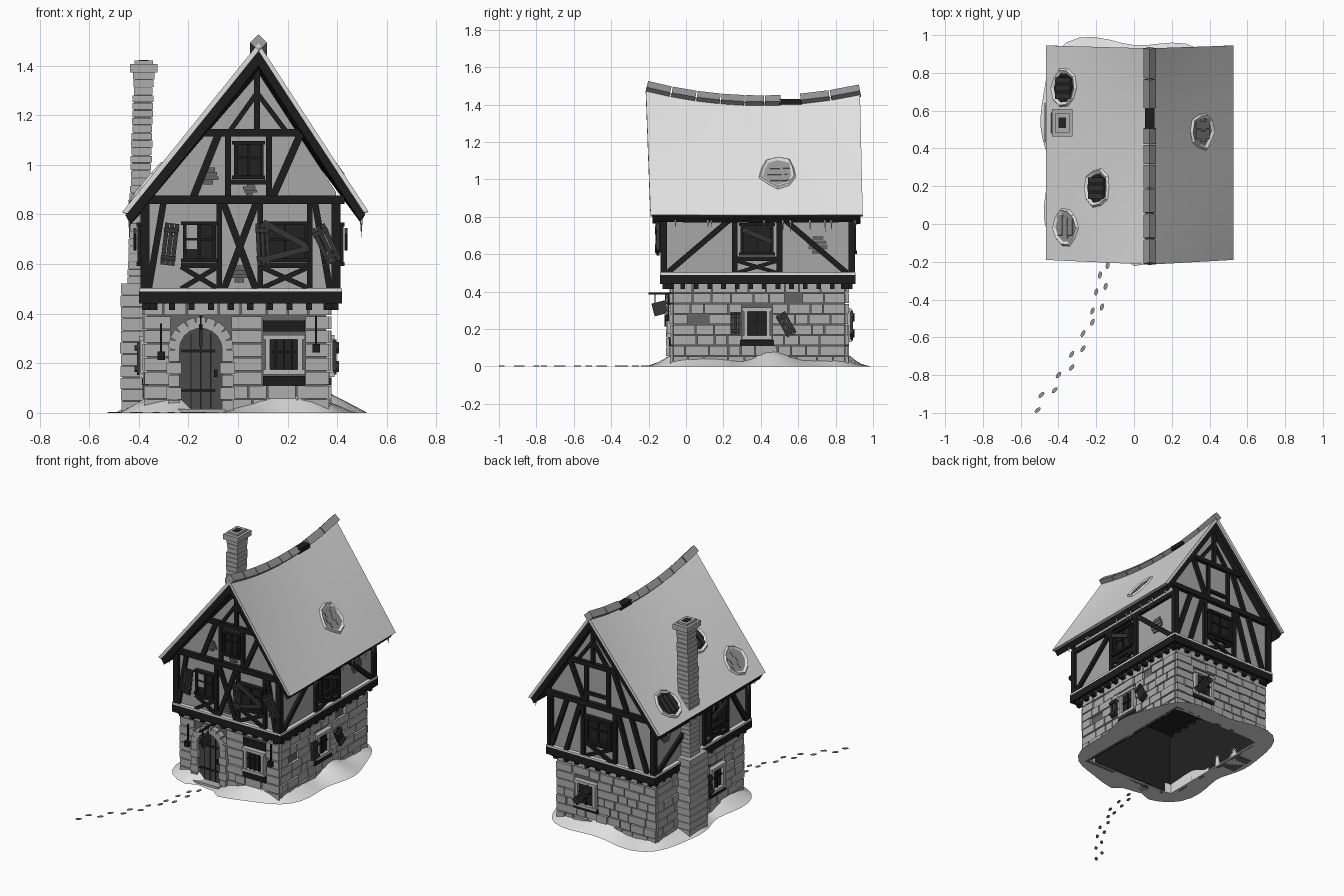
import bpy, bmesh, math, random
from mathutils import Matrix, Vector

if "Cube" in bpy.data.objects:
    bpy.data.objects.remove(bpy.data.objects["Cube"])

random.seed(4)
COL = {"snow": .75, "stone": .42, "plaster": .39, "timber": .012, "door_wood": .07,
       "dark_void": .016, "shutter_wood": .035, "pale_frame": .48, "clay_tile": .3, "mortar": .13}
MAT = {}
for n, v in COL.items():
    MAT[n] = bpy.data.materials.new(n)
    MAT[n].diffuse_color = (v, v, v, 1)
PARTS = {}

def part(name, mat):
    return PARTS.setdefault(name, (bmesh.new(), mat))[0]

def box(name, mat, c, ax, dims):
    """Box at c with axes ax (three vectors) and sizes dims."""
    m = Matrix([list(a) for a in ax]).transposed().to_4x4()
    m = Matrix.Translation(c) @ m @ Matrix.Diagonal((*dims, 1))
    bmesh.ops.create_cube(part(name, mat), size=1, matrix=m)

def loft(name, mat, rings, cap=True, loop=False):
    bm = part(name, mat)
    vs = [[bm.verts.new(p) for p in r] for r in rings]
    n = len(vs[0])
    for i in range(len(vs) - (0 if loop else 1)):
        a, b = vs[i], vs[(i + 1) % len(vs)]
        for j in range(n):
            bm.faces.new((a[j], a[(j + 1) % n], b[(j + 1) % n], b[j]))
    if cap:
        bm.faces.new(vs[0]); bm.faces.new(vs[-1])

# Wall planes: point on the plane, horizontal direction, outward normal
X, Y, Z = Vector((1, 0, 0)), Vector((0, 1, 0)), Vector((0, 0, 1))
FACE = {"front": (Y * -.07, X, -Y), "back": (Y * .85, X, Y),
        "left": (X * -.365, Y, -X), "right": (X * .355, Y, X),
        "front_up": (Y * -.115, X, -Y), "back_up": (Y * .88, X, Y),
        "left_up": (X * -.375, Y, -X), "right_up": (X * .395, Y, X)}

def slab(name, mat, f, u, z, w, h, d, out=0, rot=0):
    o, ud, n = FACE[f]
    a = ud * math.cos(rot) + Z * math.sin(rot)
    b = Z * math.cos(rot) - ud * math.sin(rot)
    box(name, mat, o + ud * u + Z * z + n * (out + d / 2), (a, n, b), (w, d, h))

def beam(f, u1, z1, u2, z2, w=.03, d=.022):
    slab("timber_frame", "timber", f, (u1 + u2) / 2, (z1 + z2) / 2,
         math.hypot(u2 - u1, z2 - z1), w, d, -.003, math.atan2(z2 - z1, u2 - u1))

def cross(f, u1, u2, z1, z2, w=.02):
    beam(f, u1, z1, u2, z2, w); beam(f, u1, z2, u2, z1, w, .02)

def window(f, u, z, w, h, frame="pale_frame", b=.02, bars=1):
    slab("window_panes", "dark_void", f, u, z, w, h, .012)
    for s in (-1, 1):
        slab(frame + "_window_frames", frame, f, u + s * w / 2, z, b, h + b, .03)
        slab(frame + "_window_frames", frame, f, u, z + s * h / 2, w + 2 * b, b, .034)
    for i in range(bars):
        slab("window_bars", "timber", f, u + w * ((i + 1) / (bars + 1) - .5), z, .009, h, .02)
    slab("window_bars", "timber", f, u, z + .01, w, .009, .02)

def shutter(f, u, z, w=.06, h=.17, rot=0):
    c, s = math.cos(rot), math.sin(rot)
    for i in (-1, 0, 1):
        slab("shutters", "shutter_wood", f, u + i * w / 3 * c, z + i * w / 3 * s, w / 3 - .003, h, .016, .026, rot)
    for k in (-.33, .33):
        slab("shutters", "shutter_wood", f, u - k * h * s, z + k * h * c, w, .018, .012, .04, rot)

def patch(f, u, z, r=.035):
    for i, k in enumerate((.55, 1, 1, .6)):
        slab("bare_brick_patches", "mortar", f, u + (i % 2) * .006, z + (i - 1.5) * r * .5, 2 * r * k, r * .44, .008)

# Ground floor walls with a dark lining
for f, u, w in (("front", -.005, .72), ("back", -.005, .72), ("left", .39, .92), ("right", .39, .92)):
    slab("wall_core", "mortar", f, u, .225, w, .45, .02, -.02)
    slab("dark_lining", "dark_void", f, u, .225, w - .04, .44, .008, -.03)
box("dark_lining", "dark_void", (-.005, .39, .44), (X, Y, Z), (.7, .9, .02))

# Stone courses, leaving out the openings (u1, u2, z1, z2)
HOLES = {"front": [(-.27, -.03, 0, .37), (.1, .27, .1, .375)], "back": [(.06, .23, .12, .32)],
         "left": [(.13, .29, .13, .32)], "right": [(.3, .46, .12, .32), (.01, .12, .21, .26), (.53, .62, .32, .37)]}
for f, holes in HOLES.items():
    lo, hi = (-.38, .37) if f in ("front", "back") else (-.07, .85)
    for r in range(8):
        z = r * .056 + .028
        spans = [(lo, hi)]
        for a, b, z1, z2 in holes:
            if z1 < z < z2:
                spans = [s for p, q in spans for s in ((p, min(q, a)), (max(p, b), q)) if s[1] - s[0] > .015]
        for p, q in spans:
            while q - p > .01:
                w = random.uniform(.06, .13)
                if q - p - w < .045:
                    w = q - p
                slab("stone_blocks", "stone", f, p + w / 2, z, w - .006, .05, random.uniform(.012, .022))
                p += w

# Door, arch stones and ironwork
def arch(r, z0=.255, n=12):
    return [(-.15 + r, 0)] + [(-.15 + r * math.cos(math.pi * i / n), z0 + r * math.sin(math.pi * i / n)) for i in range(n + 1)] + [(-.15 - r, 0)]
loft("door", "door_wood", [[(x, y, z) for x, z in arch(.09)] for y in (-.085, -.06)])
for u, h in ((-.19, .32), (-.15, .34), (-.11, .32)):
    slab("door_ironwork", "timber", "front", u, h / 2, .005, h, .004, .014)
for z in (.09, .25):
    slab("door_ironwork", "timber", "front", -.16, z, .14, .012, .007, .014)
slab("door_ironwork", "timber", "front", -.09, .16, .015, .03, .012, .014)
for i in range(9):
    a = math.pi * (i + .5) / 9
    slab("door_arch", "stone", "front", -.15 + .108 * math.cos(a), .255 + .108 * math.sin(a), .046, .037, .036, 0, a)
for s in (-1, 1):
    for i in range(5):
        slab("door_arch", "stone", "front", -.15 + s * .108, .027 + i * .051, .046 + .014 * (i % 2), .047, .036)
slab("door_step", "stone", "front", -.15, .008, .2, .016, .07)

# Ground floor windows
window("front", .185, .235, .13, .14, bars=3)
slab("lintels", "timber", "front", .185, .35, .17, .045, .02)
slab("lintels", "timber", "front", .185, .128, .17, .04, .02)
window("right", .38, .23, .12, .15); window("left", .21, .225, .12, .15); window("back", .145, .22, .13, .16)
for f, u in (("right", .38), ("left", .21), ("back", .145)):
    slab("lintels", "timber", f, u, .125, .18, .03, .022)
shutter("right", .265, .23, .055, .12); shutter("right", .535, .225, .06, .13, .5)
shutter("left", .32, .22, .055, .13, -.1); shutter("back", .16, .22, .05, .17, .7)

# Upper storey and gable body
gable = [(-.375, .44), (.395, .44), (.395, .89), (.083, 1.37), (-.375, .84)]
loft("plaster_walls", "plaster", [[(x, y, z) for x, z in gable] for y in (-.115, .88)])

# Sill beams, snow ledges, corner posts, joist ends
for f in ("front_up", "back_up", "left_up", "right_up"):
    long = f[0] in "lr"
    a, b = (-.14, .905) if long else (-.395, .415)
    slab("sill_beams", "timber", f, (a + b) / 2, .465, b - a, .05, .05, -.025)
    slab("ledge_snow", "snow", f, (a + b) / 2, .496, b - a, .012, .03, -.005)
    for u in (a + .02, b - .02):
        beam(f, u, .48, u, .86 if not long else .82, .035)
    for i in range(14 if long else 10):
        slab("joist_ends", "timber", f, a + .05 + i * (b - a - .1) / (13 if long else 9), .43, .025, .03, .06, -.05)

# Gable timbers shared by both ends
for f in ("front_up", "back_up"):
    beam(f, -.39, .86, .43, .86, .034, .03); beam(f, -.15, 1.13, .275, 1.13, .03, .028)
    beam(f, .077, 1.13, .077, 1.41, .024)
    beam(f, .077, 1.29, -.03, 1.14, .02); beam(f, .077, 1.29, .19, 1.14, .02)
    for u1, u2 in ((-.08, -.18), (.25, .14)):
        beam(f, u1, 1.12, u2, .87)
    for u in (-.04, .125):
        beam(f, u, .87, u, 1.12, .024)
    beam(f, -.04, .93, .125, .93, .02)
window("front_up", .043, 1.02, .105, .14, "timber", .014)
patch("front_up", -.12, .955); patch("front_up", .005, .56); patch("front_up", .045, .9, .025)

# Front upper storey
cross("front_up", -.06, .075, .49, .85, .028)
for u in (-.075, .09, .29):
    beam("front_up", u, .49, u, .85, .022)
beam("front_up", -.30, .85, -.36, .5, .026); beam("front_up", .31, .85, .37, .5, .026)
for u1, u2 in ((-.23, -.08), (.09, .29)):
    beam("front_up", u1, .595, u2, .595, .022); cross("front_up", u1, u2, .5, .59)
    window("front_up", (u1 + u2) / 2, .69, u2 - u1 - .03, .15, "timber", .014)
slab("pale_panes", "plaster", "front_up", -.19, .71, .05, .1, .004, .012)
shutter("front_up", -.275, .68, .06, .17, -.12); shutter("front_up", .1, .68, .055, .17, .05)
shutter("front_up", .355, .68, .065, .16, .45)
slab("window_boards", "shutter_wood", "front_up", .19, .72, .2, .025, .012, .035, -.5)
slab("window_boards", "shutter_wood", "front_up", .19, .64, .2, .025, .012, .035, .25)

# Back upper storey
window("back_up", .03, .69, .17, .16, "timber", .02)
cross("back_up", -.07, .13, .5, .59)
beam("back_up", -.07, .595, .13, .595, .022)
for s in (-1, 1):
    beam("back_up", .03 + s * .12, .49, .03 + s * .12, .85, .026)
    beam("back_up", .03 + s * .25, .49, .03 + s * .14, .85)
    beam("back_up", .03 + s * .24, .85, .03 + s * .36, .5)

# Side upper storeys
for f in ("left_up", "right_up"):
    c = .38 if f[0] == "r" else .23
    window(f, c, .68, .16, .16, "timber", .016)
    beam(f, c - .11, .575, c + .11, .575, .024); cross(f, c - .11, c + .11, .5, .565)
    for s in (-1, 1):
        beam(f, c + s * .12, .49, c + s * .12, .82, .03)
    beam(f, c - .14, .79, -.1, .5); beam(f, c + .14, .79, .86, .5)
    beam(f, -.13, .81, .89, .81, .03)
    slab("window_boards", "shutter_wood", f, c, .7, .17, .028, .012, .035, -.4)
patch("right_up", .70, .65, .05); patch("left_up", .75, .72, .045)

# Sagging roof: snow over dark boards
RX, EZ, EL, ER = .083, .81, -.467, .527
def roof_z(x, y):
    t = (x - EL) / (RX - EL) if x < RX else (ER - x) / (ER - RX)
    return EZ + t * (1.412 + .07 * ((y - .4) / .58) ** 2 - EZ)
def roof_layer(name, mat, top, bot, cut, inset):
    xs = [EL + (RX - EL) * i / 4 for i in range(4)] + [RX + (ER - RX) * i / 4 for i in range(5)]
    rings = []
    for k in range(19):
        ring = []
        for off, c in ((top, cut), (bot, cut + .02)):
            row = []
            for x in xs:
                t = 1 - abs(x - RX) / ((RX - EL) if x < RX else (ER - RX))
                y0, y1 = -.19 - .025 * t + inset, .945 - .015 * t - inset
                y = y0 + (y1 - y0) * k / 18
                xx = x + (c if x == xs[0] else -c if x == xs[-1] else 0)
                row.append((xx, y, roof_z(xx, y) - off))
            ring += row if c == cut else row[::-1]
        rings.append(ring)
    loft(name, mat, rings)
roof_layer("roof_snow", "snow", 0, .032, 0, 0)
roof_layer("roof_boards", "timber", .03, .088, .014, .012)

# Worn holes in the roof snow
for x, y, mat in ((.36, .49, "clay_tile"), (-.36, -.02, "clay_tile"), (-.37, .72, "dark_void"), (-.195, .19, "dark_void")):
    o = Vector((x, y, roof_z(x, y)))
    v = (Vector((x + .02, y, roof_z(x + .02, y))) - o).normalized()
    w = (Vector((x, y + .02, roof_z(x, y + .02))) - o).normalized()
    n = v.cross(w)
    rad = [random.uniform(.095, .115) for _ in range(10)]
    ring = lambda k, h: [o + (v * math.cos(i * .6283) + w * math.sin(i * .6283)) * r * k + n * h for i, r in enumerate(rad)]
    loft("snow_hole_rims", "snow", [ring(1, -.004), ring(.88, .012), ring(.72, .002), ring(.8, -.01)], False, True)
    loft("hole_" + mat, mat, [ring(.76, -.01), ring(.76, .003)])
    for i in (-1, 0, 1):
        for j in (-.5, .5):
            if mat == "clay_tile":
                box("exposed_tiles", mat, o + v * i * .04 + w * (j + .25 * (i % 2)) * .055 + n * .005, (v, w, n), (.037, .052, .006))
        if mat == "dark_void":
            box("hole_planks", "shutter_wood", o + w * i * .042 + n * .006, (v, w, n), (.12, .03, .012))

# Ridge tiles with one missing
box("ridge_beam", "timber", (RX, .56, 1.415), (X, Y, Z), (.05, .12, .03))
ends = [-.215, -.08, .055, .185, .315, .42, .51, .61, .77, .935]
for a, b in zip(ends, ends[1:]):
    if a != .51:
        za, zb = roof_z(RX, a), roof_z(RX, b)
        d = Vector((0, b - a, zb - za)).normalized()
        s = X.cross(d)
        box("ridge_tiles", "clay_tile", (RX, (a + b) / 2, (za + zb) / 2 + .003),
            ((X + s).normalized(), d, (s - X).normalized()), (.048, b - a - .006, .048))

# Icicles under the eaves
for i in range(22):
    x, y, h = random.choice((EL + .03, ER - .03)), random.uniform(-.17, .92), random.uniform(.03, .08)
    bmesh.ops.create_cone(part("icicles", "snow"), segments=5, radius1=0, radius2=.006, depth=h, cap_ends=True,
                          matrix=Matrix.Translation((x, y, .78 - h / 2)))

# Chimney in courses
for i in range(11):
    box("chimney_base", "stone", (-.415, .535, .024 + i * .0475), (X, Y, Z),
        (.115 + random.uniform(-.005, .005), .2 + random.uniform(-.01, .01), .044))
box("chimney_mortar", "mortar", (-.415, .535, .26), (X, Y, Z), (.1, .18, .52))
for i in range(28):
    t = i / 27
    w = .082 + random.uniform(-.006, .006)
    c = (-.405 + .025 * t, .535, .535 + i * .0305)
    box("chimney_stack", "stone", c, (X, Y, Z), (w, w + .025, .027))
    box("chimney_mortar", "mortar", c, (X, Y, Z), (.07, .095, .032))
box("chimney_cap", "stone", (-.38, .535, 1.39), (X, Y, Z), (.11, .145, .035))
box("chimney_cap", "stone", (-.38, .535, 1.413), (X, Y, Z), (.075, .1, .016))
box("flue", "dark_void", (-.38, .535, 1.42), (X, Y, Z), (.04, .055, .006))

# Hanging sign and lanterns
box("sign_bracket", "timber", (-.15, -.135, .39), (X, Y, Z), (.012, .13, .01))
r = Matrix.Rotation(.25, 3, "X")
box("hanging_sign", "shutter_wood", (-.15, -.135, .312), (X, r @ Y, r @ Z), (.014, .085, .07))
for y in (-.165, -.11):
    box("sign_bracket", "timber", (-.15, y, .365), (X, Y, Z), (.005, .005, .05))
for u, z in ((-.31, .3), (.315, .33)):
    slab("wall_hooks", "timber", "front", u, z, .008, .12, .01, .02)
    slab("wall_hooks", "timber", "front", u, z - .07, .03, .035, .025, .02)

# Snow bank around the walls
rings = []
for i in range(56):
    a = 2 * math.pi * i / 56
    c, s = math.cos(a), math.sin(a)
    p = ((abs(c) / .485) ** 4 + (abs(s) / .585) ** 4) ** -.25 + .022 * math.sin(3 * a + 1) + .016 * math.sin(7 * a)
    q = min(.335 / max(abs(c), 1e-6), .435 / max(abs(s), 1e-6))
    h = .052 + .02 * math.sin(5 * a + .5) + .012 * math.sin(9 * a)
    if s < -.7 and -.25 < c * p < -.03:
        h, p = .008, p - .05
    pt = lambda k, z: (c * k, .39 + s * k, z)
    rings.append([pt(p, 0), pt(p * .5 + q * .5, h * .6), pt(q * .85 + p * .15, h), pt(q, h * 1.1), pt(q, 0)])
loft("snow_bank", "snow", rings, False, True)

# Footprints leading to the door
for x, y in ((-.14, -.22), (-.18, -.27), (-.15, -.33), (-.2, -.36), (-.17, -.44), (-.22, -.46), (-.22, -.52), (-.27, -.58),
             (-.27, -.66), (-.33, -.69), (-.33, -.76), (-.4, -.8), (-.42, -.88), (-.49, -.905), (-.51, -.985)):
    m = Matrix.Translation((x, y, .002)) @ Matrix.Rotation(-.15 + .9 * (y + .2), 4, "Z") @ Matrix.Diagonal((.01, .02, 1, 1))
    bmesh.ops.create_cone(part("footprints", "clay_tile"), segments=10, radius1=1, radius2=1, depth=.004, cap_ends=True, matrix=m)

# Turn every part into an object
for name, (bm, mat) in PARTS.items():
    bmesh.ops.recalc_face_normals(bm, faces=bm.faces[:])
    me = bpy.data.meshes.new(name)
    bm.to_mesh(me); bm.free()
    me.materials.append(MAT[mat])
    ob = bpy.data.objects.new(name, me)
    bpy.context.collection.objects.link(ob)
    if name in ("roof_snow", "snow_bank"):
        bpy.ops.object.select_all(action="DESELECT")
        ob.select_set(True); bpy.context.view_layer.objects.active = ob
        bpy.ops.object.shade_smooth_by_angle()

for m in bpy.data.materials:
    if m.users and not m.is_grease_pencil:
        m.use_nodes = True
        m.node_tree.nodes["Principled BSDF"].inputs["Base Color"].default_value = m.diffuse_color
